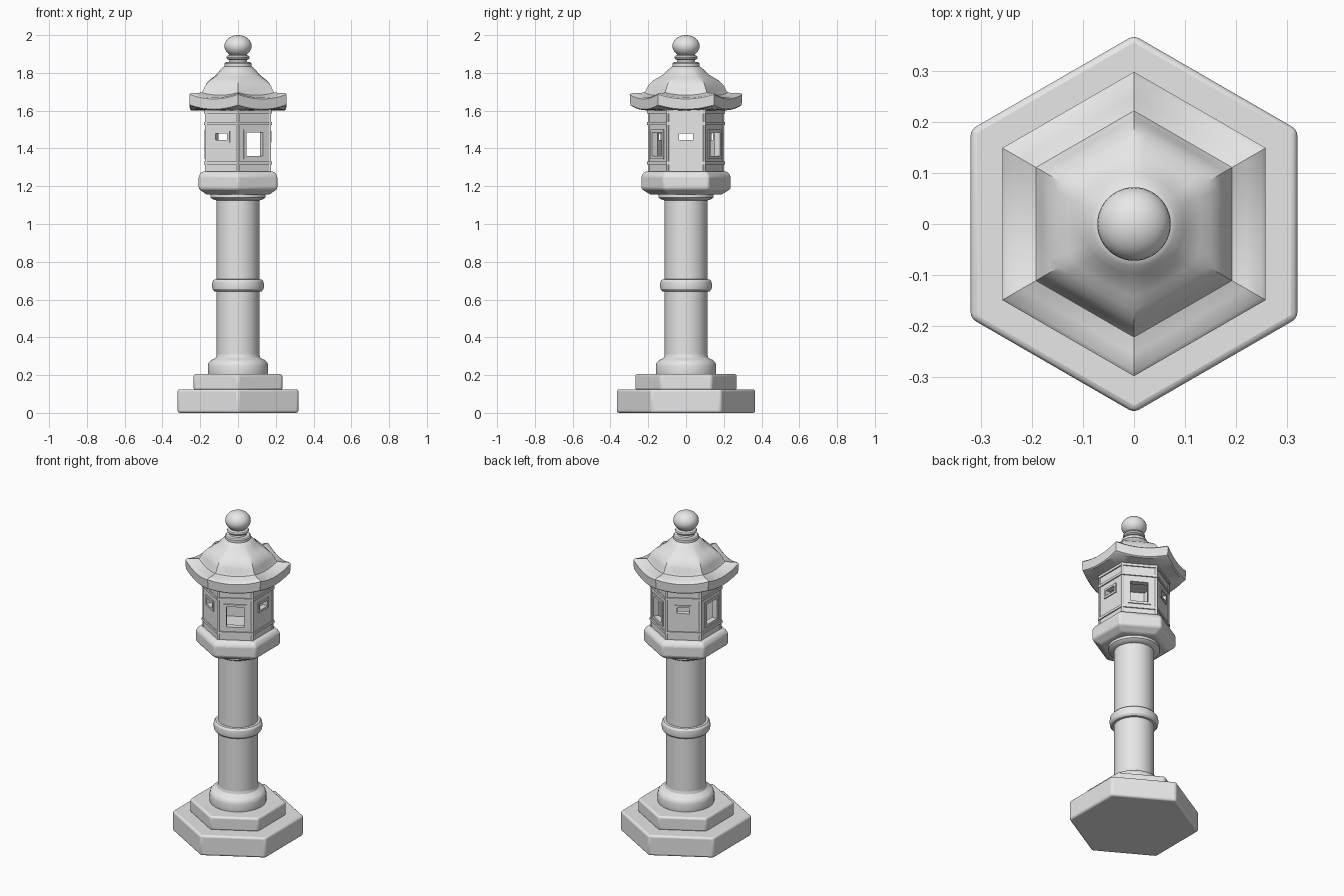
import bpy, bmesh, math
from mathutils import Vector

cube = bpy.data.objects.get("Cube")
if cube:
    bpy.data.objects.remove(cube, do_unlink=True)

# Single stone material
stone = bpy.data.materials.new("light_grey_stone")
stone.use_nodes = True
grey = (0.8, 0.8, 0.8, 1)
stone.diffuse_color = grey
for node in stone.node_tree.nodes:
    if node.type == 'BSDF_PRINCIPLED':
        node.inputs["Base Color"].default_value = grey
        node.inputs["Roughness"].default_value = 0.8

SIDE = math.radians(60)
TAN = math.tan(SIDE / 2)


def finish(name, bm, bevel=0.0, angle=30):
    bmesh.ops.recalc_face_normals(bm, faces=bm.faces)
    mesh = bpy.data.meshes.new(name)
    bm.to_mesh(mesh)
    bm.free()
    mesh.materials.append(stone)
    ob = bpy.data.objects.new(name, mesh)
    bpy.context.collection.objects.link(ob)
    if bevel:
        mod = ob.modifiers.new("soft_edges", 'BEVEL')
        mod.width = bevel
        mod.segments = 3
        mod.limit_method = 'ANGLE'
    bpy.ops.object.select_all(action='DESELECT')
    ob.select_set(True)
    bpy.context.view_layer.objects.active = ob
    bpy.ops.object.shade_smooth_by_angle(angle=math.radians(angle))
    return ob


def loft(name, profile, steps=1, caps=True, bevel=0.0, angle=30):
    """Stack rings of (apothem, z, roundness, corner lift); roundness 0 = hexagon, 1 = circle."""
    bm = bmesh.new()
    rings = []
    for a, z, rnd, lift in profile:
        ring = []
        for k in range(6):
            for i in range(steps):
                phi = SIDE * (i / steps - 0.5)
                r = a * ((1 - rnd) / math.cos(phi) + rnd)
                th = k * SIDE + phi
                s = abs(math.tan(phi)) / TAN
                ring.append(bm.verts.new((r * math.cos(th), r * math.sin(th), z + lift * s * s)))
        rings.append(ring)
    n = 6 * steps
    for low, high in zip(rings, rings[1:]):
        for i in range(n):
            j = (i + 1) % n
            bm.faces.new((low[i], low[j], high[j], high[i]))
    if caps:
        bm.faces.new(rings[0])
        bm.faces.new(rings[-1])
    return finish(name, bm, bevel, angle)


def hexagon(name, points, **kw):
    return loft(name, [(a, z, 0, 0) for a, z in points], **kw)


def lathe(name, points, **kw):
    return loft(name, [(a, z, 1, 0) for a, z in points], steps=8, **kw)


def frame(bm, side, outer, inner, n_out, n_in):
    """Rectangular slab with a rectangular opening, on one side of the lantern."""
    th = side * SIDE
    normal = Vector((math.cos(th), math.sin(th), 0))
    across = Vector((-math.sin(th), math.cos(th), 0))

    def rect(size, n):
        w, z0, z1 = size
        return [bm.verts.new(normal * n + across * u + Vector((0, 0, z)))
                for u, z in ((-w, z0), (w, z0), (w, z1), (-w, z1))]
    loops = [rect(outer, n_out), rect(inner, n_out), rect(inner, n_in), rect(outer, n_in)]
    for a, b in zip(loops, loops[1:] + loops[:1]):
        for i in range(4):
            j = (i + 1) % 4
            bm.faces.new((a[i], a[j], b[j], b[i]))


# Stepped base
hexagon("base_slab", [(0.32, 0), (0.32, 0.125)], bevel=0.012)
hexagon("base_step", [(0.235, 0.12), (0.235, 0.205)], bevel=0.012)

# Round column with foot, middle band and collar
lathe("column_foot", [(0.158, 0.2), (0.16, 0.21), (0.16, 0.25), (0.155, 0.267),
                      (0.143, 0.28), (0.125, 0.287), (0.117, 0.295), (0.113, 0.31)])
lathe("column_shaft", [(0.113, 0.28), (0.113, 1.14)])
lathe("column_band", [(0.11, 0.642), (0.126, 0.644), (0.135, 0.655), (0.138, 0.675),
                      (0.135, 0.695), (0.126, 0.706), (0.11, 0.708)], caps=False)
lathe("column_collar", [(0.113, 1.125), (0.135, 1.132), (0.145, 1.14), (0.145, 1.16)])

# Platform under the light chamber
hexagon("platform", [(0.165, 1.155), (0.208, 1.185), (0.208, 1.255), (0.19, 1.278)],
        bevel=0.01)

# Light chamber walls, alternating small and tall windows
BODY = 0.172
walls = bmesh.new()
frames = bmesh.new()
for side in range(6):
    if side % 2:
        opening, border = (0.05, 1.36, 1.485), (0.066, 1.345, 1.5)
    else:
        opening, border = (0.036, 1.445, 1.48), (0.05, 1.432, 1.493)
    frame(walls, side, (BODY * TAN, 1.27, 1.615), opening, BODY, BODY - 0.028)
    frame(frames, side, border, opening, BODY + 0.006, BODY - 0.004)
finish("chamber_walls", walls)
finish("window_frames", frames)

# Horizontal rails and corner posts
for name, z in (("lower_rail", 1.315), ("middle_rail", 1.525), ("upper_rail", 1.585)):
    hexagon(name, [(BODY - 0.01, z), (BODY + 0.007, z), (BODY + 0.007, z + 0.015),
                   (BODY - 0.01, z + 0.015)], caps=False)
posts = bmesh.new()
for k in range(6):
    th = (k + 0.5) * SIDE
    r = BODY / math.cos(SIDE / 2) - 0.006
    made = bmesh.ops.create_cone(posts, cap_ends=True, segments=12, radius1=0.009,
                                 radius2=0.009, depth=0.33)["verts"]
    bmesh.ops.translate(posts, verts=made, vec=(r * math.cos(th), r * math.sin(th), 1.44))
finish("corner_posts", posts)

# Roof: upswept hexagonal eaves blending into a round dome
loft("roof", [
    (0.16, 1.602, 0, 0.0), (0.248, 1.602, 0, 0.022), (0.255, 1.608, 0, 0.022),
    (0.258, 1.662, 0, 0.024), (0.25, 1.669, 0, 0.024), (0.22, 1.673, 0, 0.02),
    (0.192, 1.682, 0, 0.014), (0.184, 1.7, 0, 0.008), (0.178, 1.722, 0.05, 0.004),
    (0.167, 1.744, 0.1, 0), (0.15, 1.763, 0.2, 0), (0.13, 1.778, 0.4, 0),
    (0.112, 1.793, 0.65, 0), (0.097, 1.812, 0.85, 0), (0.082, 1.828, 1, 0),
    (0.07, 1.836, 1, 0)], steps=8, angle=35)

# Finial: collar, ringed neck and ball
lathe("finial_collar", [(0.072, 1.825), (0.072, 1.85), (0.066, 1.856), (0.05, 1.858)])
lathe("finial_neck", [(0.05, 1.85), (0.046, 1.868), (0.058, 1.874), (0.062, 1.882),
                      (0.058, 1.89), (0.046, 1.895), (0.046, 1.91)])
ball = bmesh.new()
bmesh.ops.create_uvsphere(ball, u_segments=32, v_segments=16, radius=0.072)
bmesh.ops.scale(ball, verts=ball.verts, vec=(1, 1, 0.8))
bmesh.ops.translate(ball, verts=ball.verts, vec=(0, 0, 1.9424))
finish("finial_ball", ball)
